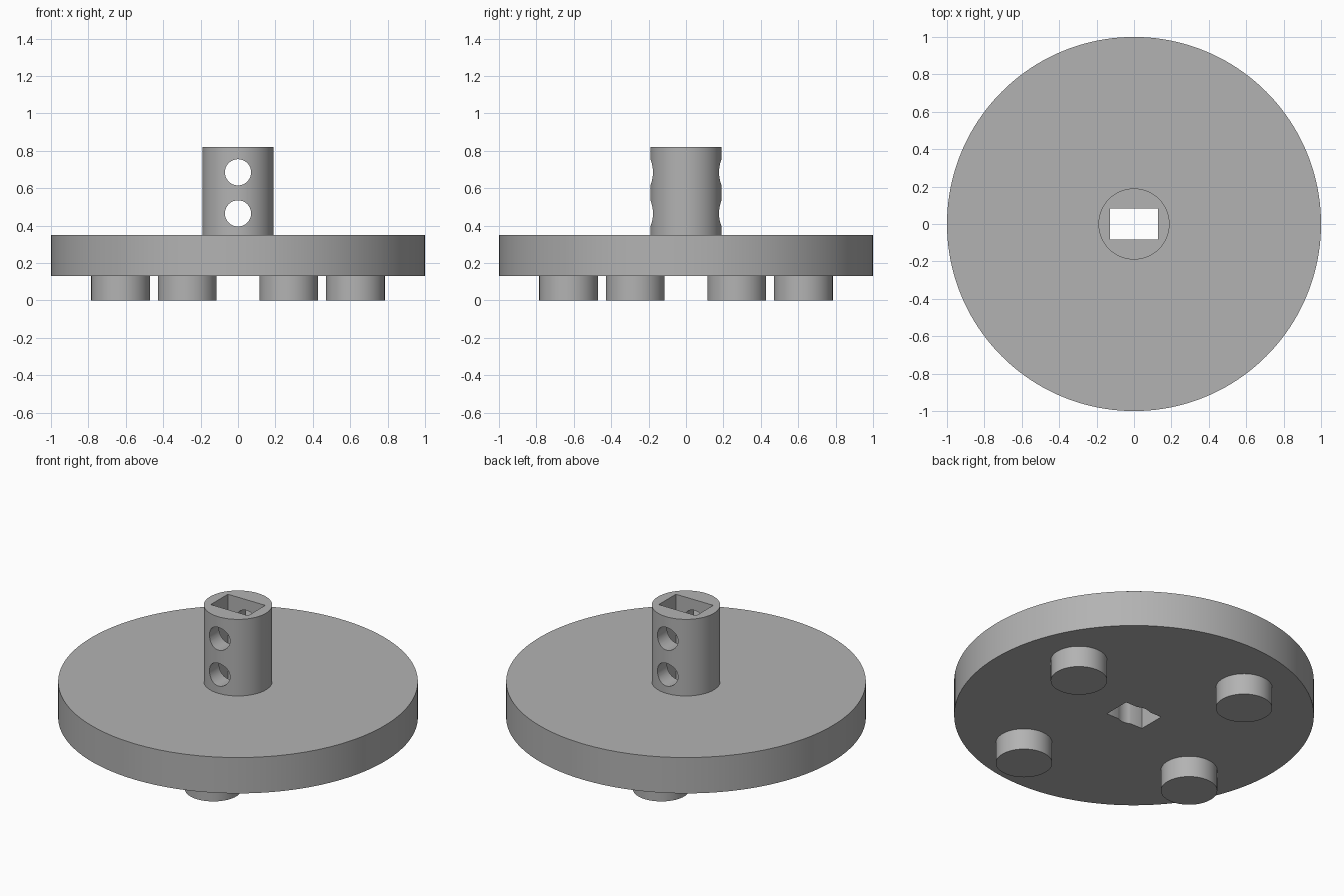
import bpy
import math

if "Cube" in bpy.data.objects:
    bpy.data.objects.remove(bpy.data.objects["Cube"], do_unlink=True)

GREY = (0.45, 0.45, 0.45, 1.0)
mat = bpy.data.materials.new("plain grey")
mat.use_nodes = True
mat.diffuse_color = GREY
mat.node_tree.nodes["Principled BSDF"].inputs["Base Color"].default_value = GREY


def cylinder(name, radius, z0, z1, x=0, y=0, sides=96):
    bpy.ops.mesh.primitive_cylinder_add(
        vertices=sides, radius=radius, depth=z1 - z0, location=(x, y, (z0 + z1) / 2))
    obj = bpy.context.object
    obj.name = name
    obj.data.materials.append(mat)
    return obj


def cut(target, cutters):
    for cutter in cutters:
        mod = target.modifiers.new("cut", "BOOLEAN")
        mod.operation = "DIFFERENCE"
        mod.solver = "EXACT"
        mod.object = cutter
        bpy.context.view_layer.objects.active = target
        bpy.ops.object.modifier_apply(modifier=mod.name)


def smooth(obj):
    bpy.ops.object.select_all(action="DESELECT")
    obj.select_set(True)
    bpy.context.view_layer.objects.active = obj
    bpy.ops.object.shade_smooth_by_angle(angle=math.radians(30))


# Main solids
disc = cylinder("disc", 1.0, 0.13, 0.35, sides=160)
hub = cylinder("hub", 0.19, 0.35, 0.82)

# Cutters: rectangular socket, round bore below, two cross holes
bpy.ops.mesh.primitive_cube_add(size=1, location=(0, 0, 0.5))
socket = bpy.context.object
socket.name = "socket_cutter"
socket.scale = (0.254, 0.166, 1.2)
bore = cylinder("bore_cutter", 0.095, 0.05, 0.35, sides=48)
cross_holes = []
for z in (0.465, 0.685):
    hole = cylinder("cross_hole_cutter", 0.07, z - 0.4, z + 0.4, sides=48)
    hole.rotation_euler.x = math.pi / 2
    cross_holes.append(hole)
bpy.context.view_layer.update()

cut(disc, [socket, bore])
cut(hub, [socket] + cross_holes)
for helper in [socket, bore] + cross_holes:
    bpy.data.objects.remove(helper, do_unlink=True)

# Four feet, spaced a quarter turn apart
reach, start = 0.684, math.atan2(0.272, 0.628)
feet = []
for i in range(4):
    a = start + i * math.pi / 2
    feet.append(cylinder(f"foot_{i + 1}", 0.157, 0, 0.13,
                         reach * math.cos(a), reach * math.sin(a), 64))

for part in [disc, hub] + feet:
    smooth(part)
